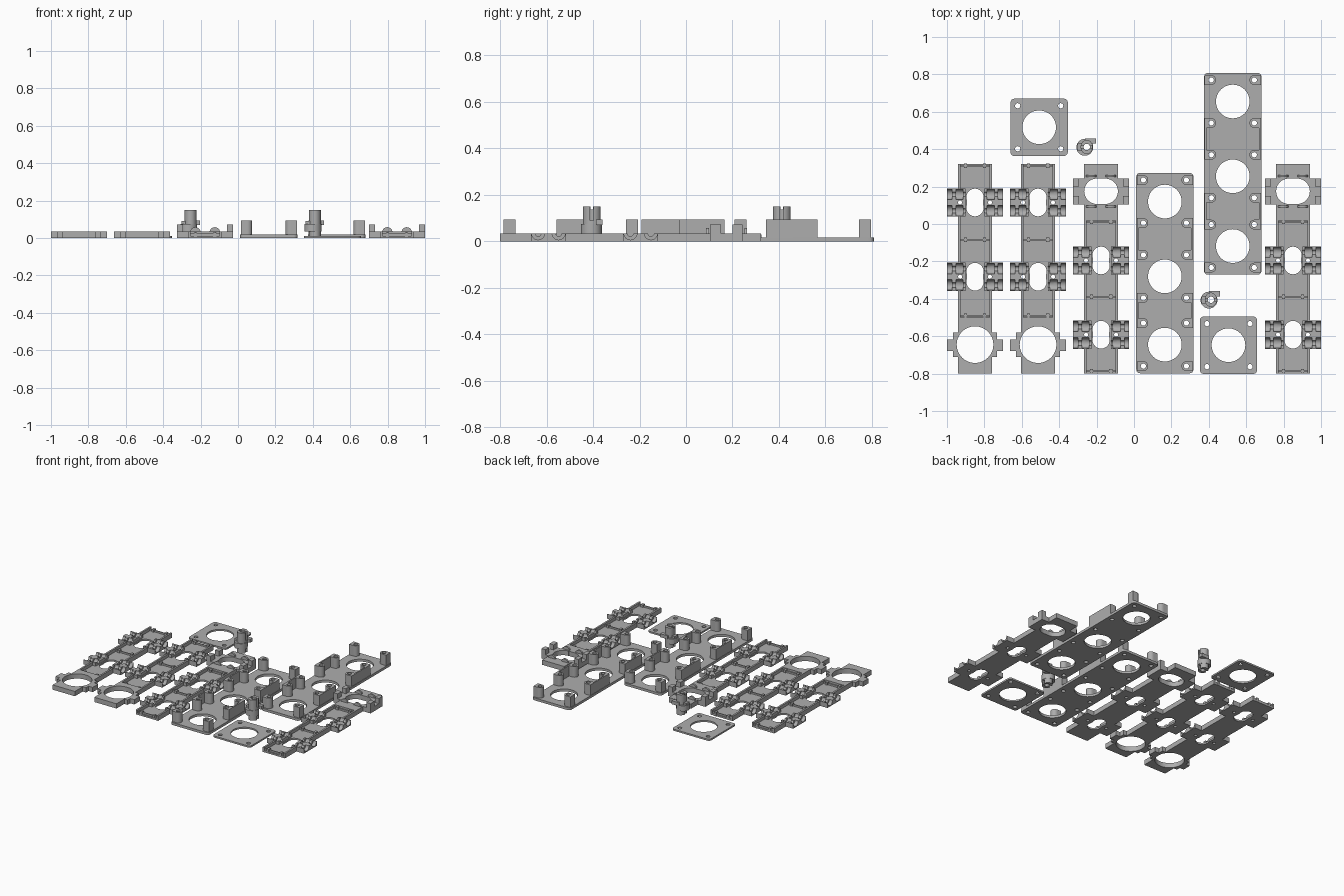
import bpy, bmesh
from mathutils import Matrix, Vector

old = bpy.data.objects.get("Cube")
if old:
    bpy.data.objects.remove(old, do_unlink=True)

grey = bpy.data.materials.new("plain grey")
grey.use_nodes = True
COLOUR = (0.42, 0.42, 0.42, 1)
grey.diffuse_color = COLOUR
grey.node_tree.nodes["Principled BSDF"].inputs["Base Color"].default_value = COLOUR


def box(bm, x0, x1, y0, y1, z0, z1):
    m = Matrix.Translation(((x0 + x1) / 2, (y0 + y1) / 2, (z0 + z1) / 2))
    m = m @ Matrix.Diagonal((abs(x1 - x0), abs(y1 - y0), abs(z1 - z0), 1))
    bmesh.ops.create_cube(bm, size=1, matrix=m)


def rod(bm, centre, r, length, axis="Z", segs=32, squash=1):
    turn = Vector((0, 0, 1)).rotation_difference(
        {"X": Vector((1, 0, 0)), "Y": Vector((0, 1, 0)), "Z": Vector((0, 0, 1))}[axis])
    m = Matrix.Translation(centre) @ turn.to_matrix().to_4x4() @ Matrix.Diagonal((squash, 1, 1, 1))
    bmesh.ops.create_cone(bm, cap_ends=True, segments=segs, radius1=r, radius2=r,
                          depth=length, matrix=m)


def to_object(bm, name):
    mesh = bpy.data.meshes.new(name)
    bm.to_mesh(mesh)
    bm.free()
    ob = bpy.data.objects.new(name, mesh)
    bpy.context.collection.objects.link(ob)
    return ob


def carve(name, solid, cuts, x, y):
    """Subtract the cutters from the joined solids and place the part."""
    ob, cutter = to_object(solid, name), to_object(cuts, "cutter")
    cutter.hide_render = True
    mod = ob.modifiers.new("cut", "BOOLEAN")
    mod.object, mod.operation, mod.solver = cutter, "DIFFERENCE", "EXACT"
    mod.use_self = True
    deps = bpy.context.evaluated_depsgraph_get()
    mesh = bpy.data.meshes.new_from_object(ob.evaluated_get(deps))
    ob.modifiers.clear()
    ob.data = mesh
    bpy.data.objects.remove(cutter, do_unlink=True)
    mesh.materials.clear()
    mesh.materials.append(grey)
    ob.location = (x, y, 0)
    bpy.ops.object.select_all(action="DESELECT")
    ob.select_set(True)
    bpy.context.view_layer.objects.active = ob
    bpy.ops.object.shade_smooth_by_angle(angle=0.5)


def rounded_slab(bm, w, y0, y1, h, r=0.02):
    box(bm, -w + r, w - r, y0, y1, 0, h)
    box(bm, -w, w, y0 + r, y1 - r, 0, h)
    for x in (-w + r, w - r):
        for y in (y0 + r, y1 - r):
            rod(bm, (x, y, h / 2), r, h, segs=24)


SIDES = (-1, 1)
HALF, SCREW = 0.153, 0.115


# Square cover plates with a round opening and four screw holes
def cover(name, x, y):
    s, c = bmesh.new(), bmesh.new()
    rounded_slab(s, HALF, -HALF, HALF, 0.012)
    rod(c, (0, 0, 0), 0.09, 0.1, segs=48)
    for sx in SIDES:
        for sy in SIDES:
            rod(c, (sx * SCREW, sy * SCREW, 0), 0.014, 0.1, segs=20)
    carve(name, s, c, x, y)


cover("back_cover", -0.507, 0.517)
cover("front_cover", 0.505, -0.648)


# Long base plates: three openings, posts at the screws, walls between cells
def base(name, x, cells):
    s, c = bmesh.new(), bmesh.new()
    top = 0.095
    low, high = min(cells) - HALF, max(cells) + HALF
    rounded_slab(s, HALF, low, high, 0.018)
    for y in cells:
        rod(c, (0, y, 0), 0.09, 0.3, segs=48)
        for sx in SIDES:
            for sy in SIDES:
                px, py = sx * SCREW, y + sy * SCREW
                rod(s, (px, py, top / 2), 0.026, top, segs=24)
                box(s, px, sx * 0.15, py - 0.026, py + 0.026, 0, top)
                rod(c, (px, py, 0), 0.014, 0.3, segs=20)
    order = sorted(cells)
    for a, b in zip(order, order[1:]):
        for sx in SIDES:
            box(s, sx * 0.14, sx * 0.15, a + SCREW, b - SCREW, 0, top)
    carve(name, s, c, x, 0)


base("middle_base", 0.165, (0.12, -0.28, -0.645))
base("right_base", 0.528, (0.655, 0.255, -0.118))


# Tray section of a strip: floor, side walls, seams with clips, bearing cells
FLOOR, RIM = 0.012, 0.035


def tray(s, c, low, high, cells, seams):
    box(s, -0.09, 0.09, low, high, 0, FLOOR)
    for sx in SIDES:
        box(s, sx * 0.077, sx * 0.09, low, high, 0, RIM)
    for y in seams:
        box(s, -0.08, 0.08, y - 0.004, y + 0.004, 0, 0.024)
        for sx in SIDES:
            box(s, sx * 0.042, sx * 0.06, y - 0.012, y + 0.012, 0, 0.03)
    for y in cells:
        for sx in SIDES:
            box(s, sx * 0.052, sx * 0.15, y - 0.075, y + 0.075, 0, RIM)
            rod(c, (sx * 0.08, y, 0), 0.011, 0.3, segs=16)
            for sy in SIDES:
                gy = y + sy * 0.044
                rod(c, (sx * 0.1, gy, RIM), 0.013, 0.12, "X", 20)
                rod(c, (sx * 0.142, gy, RIM), 0.028, 0.036, "X")
                rod(c, (sx * 0.084, gy, RIM), 0.028, 0.038, "X")
        # oblong window
        box(c, -0.043, 0.043, y - 0.045, y + 0.045, -0.1, 0.1)
        rod(c, (0, y - 0.028, 0), 0.046, 0.2)
        rod(c, (0, y + 0.028, 0), 0.046, 0.2)


# Strips ending in a large ring at the front
def ring_strip(name, x):
    s, c = bmesh.new(), bmesh.new()
    tray(s, c, -0.5, 0.322, (0.115, -0.282), (0.312, -0.085, -0.49))
    box(s, -0.09, 0.09, -0.8, -0.5, 0, RIM)
    box(s, -0.117, 0.117, -0.71, -0.58, 0, RIM)
    box(s, -0.15, 0.15, -0.68, -0.617, 0, RIM)
    rod(c, (0, -0.645, 0), 0.098, 0.2, segs=48)
    carve(name, s, c, x, 0)


ring_strip("outer_left_strip", -0.85)
ring_strip("inner_left_strip", -0.513)


# Strips ending in a cradle with corner blocks at the back
def cradle_strip(name, x):
    s, c = bmesh.new(), bmesh.new()
    tray(s, c, -0.8, 0.025, (-0.195, -0.592), (0.012, -0.39, -0.787))
    box(s, -0.09, 0.09, 0.02, 0.322, 0, RIM)
    box(s, -0.15, 0.15, 0.103, 0.243, 0, RIM)
    for sx in SIDES:
        box(s, sx * 0.117, sx * 0.15, 0.103, 0.15, 0, 0.072)
        box(s, sx * 0.117, sx * 0.15, 0.2, 0.243, 0, 0.072)
        for y in (0.093, 0.257):
            rod(s, (sx * 0.052, y, 0.03), 0.028, 0.012, "Y", 24)
        rod(c, (sx * 0.022, 0.175, 0), 0.068, 0.3)
    box(c, -0.024, 0.024, 0.107, 0.243, -0.1, 0.1)
    carve(name, s, c, x, 0)


cradle_strip("middle_strip", -0.176)
cradle_strip("right_strip", 0.85)


# Hollow locking pegs with a collar, a side arm and a slotted head
def peg(name, x, y):
    s, c = bmesh.new(), bmesh.new()
    rod(s, (0, 0, 0.075), 0.038, 0.15, squash=0.85)
    rod(s, (-0.01, -0.002, 0.055), 0.045, 0.04)
    box(s, -0.01, 0.05, 0.018, 0.046, 0.07, 0.095)
    box(s, -0.05, 0, -0.02, 0.02, 0.035, 0.09)
    rod(c, (0, 0, 0.075), 0.017, 0.3, segs=24)
    box(c, 0, 0.1, -0.007, 0.007, 0.09, 0.2)
    box(c, -0.1, 0.1, -0.006, 0.006, 0.138, 0.2)
    box(c, -0.1, 0.1, -0.008, 0.008, -0.1, 0.03)
    carve(name, s, c, x, y)


peg("back_peg", -0.253, 0.412)
peg("front_peg", 0.411, -0.405)
